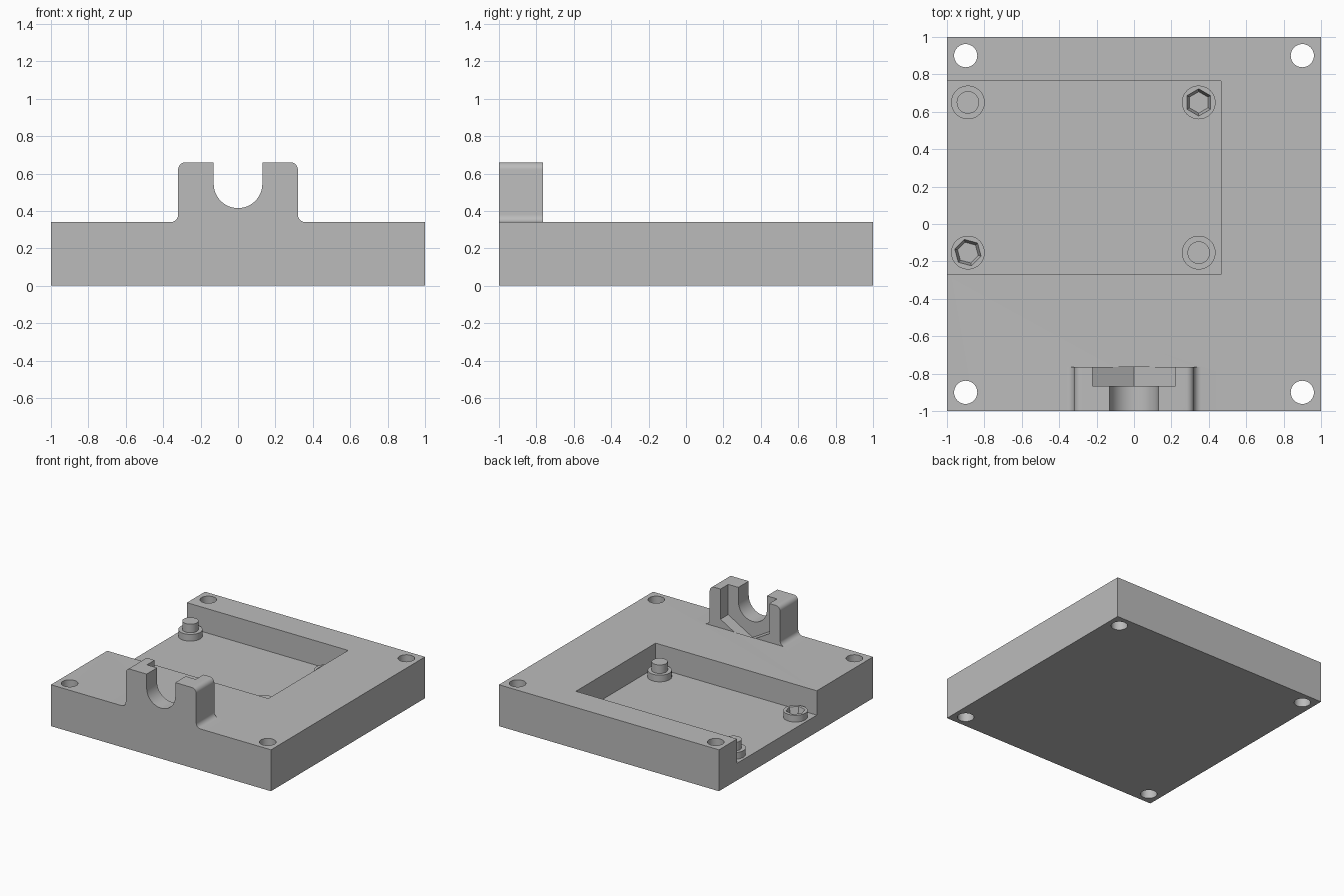
import bpy, bmesh
from math import pi, sin, cos, radians
from mathutils import Matrix, Vector

if "Cube" in bpy.data.objects:
    bpy.data.objects.remove(bpy.data.objects["Cube"], do_unlink=True)

grey = bpy.data.materials.new("plain_grey")
grey.use_nodes = True
grey.diffuse_color = (0.5, 0.5, 0.5, 1)
grey.node_tree.nodes["Principled BSDF"].inputs["Base Color"].default_value = (0.5, 0.5, 0.5, 1)

TOP, FLOOR = 0.34, 0.14          # plate top and recess floor
FRONT, BACK = -1.0, -0.765       # cradle depth range


def finish(name, bm):
    bmesh.ops.recalc_face_normals(bm, faces=bm.faces)
    mesh = bpy.data.meshes.new(name)
    bm.to_mesh(mesh)
    bm.free()
    ob = bpy.data.objects.new(name, mesh)
    bpy.context.collection.objects.link(ob)
    mesh.materials.append(grey)
    return ob


def box(name, lo, hi):
    bm = bmesh.new()
    lo, hi = Vector(lo), Vector(hi)
    m = Matrix.Translation((lo + hi) / 2) @ Matrix.Diagonal((*(hi - lo), 1))
    bmesh.ops.create_cube(bm, size=1, matrix=m)
    return finish(name, bm)


def cylinder(name, x, y, z0, z1, r0, r1=None, sides=40, turn=0):
    bm = bmesh.new()
    m = Matrix.Translation((x, y, (z0 + z1) / 2)) @ Matrix.Rotation(turn, 4, "Z")
    bmesh.ops.create_cone(bm, cap_ends=True, segments=sides, radius1=r0,
                          radius2=r1 or r0, depth=z1 - z0, matrix=m)
    return finish(name, bm)


def extrude_y(name, points, y0, y1):
    bm = bmesh.new()
    face = bm.faces.new([bm.verts.new((x, y0, z)) for x, z in points])
    ext = bmesh.ops.extrude_face_region(bm, geom=[face])["geom"]
    bmesh.ops.translate(bm, vec=(0, y1 - y0, 0),
                        verts=[v for v in ext if isinstance(v, bmesh.types.BMVert)])
    return finish(name, bm)


def arc(cx, cz, r, start, end, n=8):
    angles = [radians(start + (end - start) * i / n) for i in range(n + 1)]
    return [(cx + r * cos(a), cz + r * sin(a)) for a in angles]


def combine(ob, tool, operation="DIFFERENCE"):
    mod = ob.modifiers.new("combine", "BOOLEAN")
    mod.operation, mod.solver, mod.object = operation, "EXACT", tool
    bpy.context.view_layer.objects.active = ob
    bpy.ops.object.modifier_apply(modifier=mod.name)
    bpy.data.objects.remove(tool, do_unlink=True)


# Plate with a recess open on one side
plate = box("base_plate", (-1, -1, 0), (1, 1, TOP))
combine(plate, box("recess", (-1.2, -0.27, FLOOR), (0.465, 0.765, 0.6)))

# Cradle: half outline with foot and top fillets, mirrored
half = [(0.36, 0.2)] + arc(0.36, TOP + 0.04, 0.04, 270, 180) + arc(0.28, 0.62, 0.04, 0, 90)
outline = half + [(-x, z) for x, z in reversed(half)]
combine(plate, extrude_y("cradle", outline, FRONT, BACK), "UNION")

# Round-bottomed slot through the cradle
slot = arc(0, 0.545, 0.13, 180, 360, 32) + [(0.13, 0.8), (-0.13, 0.8)]
combine(plate, extrude_y("slot", slot, -1.1, -0.7))

# Captive nut pocket with a V bottom
flat = 0.222
nut = [(0, 0.284), (flat, 0.284 + flat * 0.577), (flat, 0.8),
       (-flat, 0.8), (-flat, 0.284 + flat * 0.577)]
combine(plate, extrude_y("nut_pocket", nut, -0.865, BACK))

# Corner screw holes
for sx in (-1, 1):
    for sy in (-1, 1):
        combine(plate, cylinder("hole", 0.9 * sx, 0.9 * sy, -0.1, 0.6, 0.062))

# Standoffs: two with pins, two with tapered hexagonal sockets
parts = [plate]
STEP = FLOOR + 0.055
for label, x, y, turn in (("back_right", -0.888, 0.65, None), ("front_left", 0.346, -0.153, None),
                          ("back_left", 0.346, 0.65, 0), ("front_right", -0.888, -0.153, 15)):
    boss = cylinder("standoff_" + label, x, y, FLOOR, STEP, 0.09)
    parts.append(boss)
    if turn is None:
        parts.append(cylinder("pin_" + label, x, y, STEP, STEP + 0.07, 0.06))
    else:
        combine(boss, cylinder("socket", x, y, FLOOR - 0.001, STEP + 0.001, 0.057, 0.073,
                               6, radians(turn)))

for ob in bpy.context.view_layer.objects:
    ob.select_set(ob in parts)
bpy.context.view_layer.objects.active = plate
bpy.ops.object.shade_smooth_by_angle(angle=radians(30))
